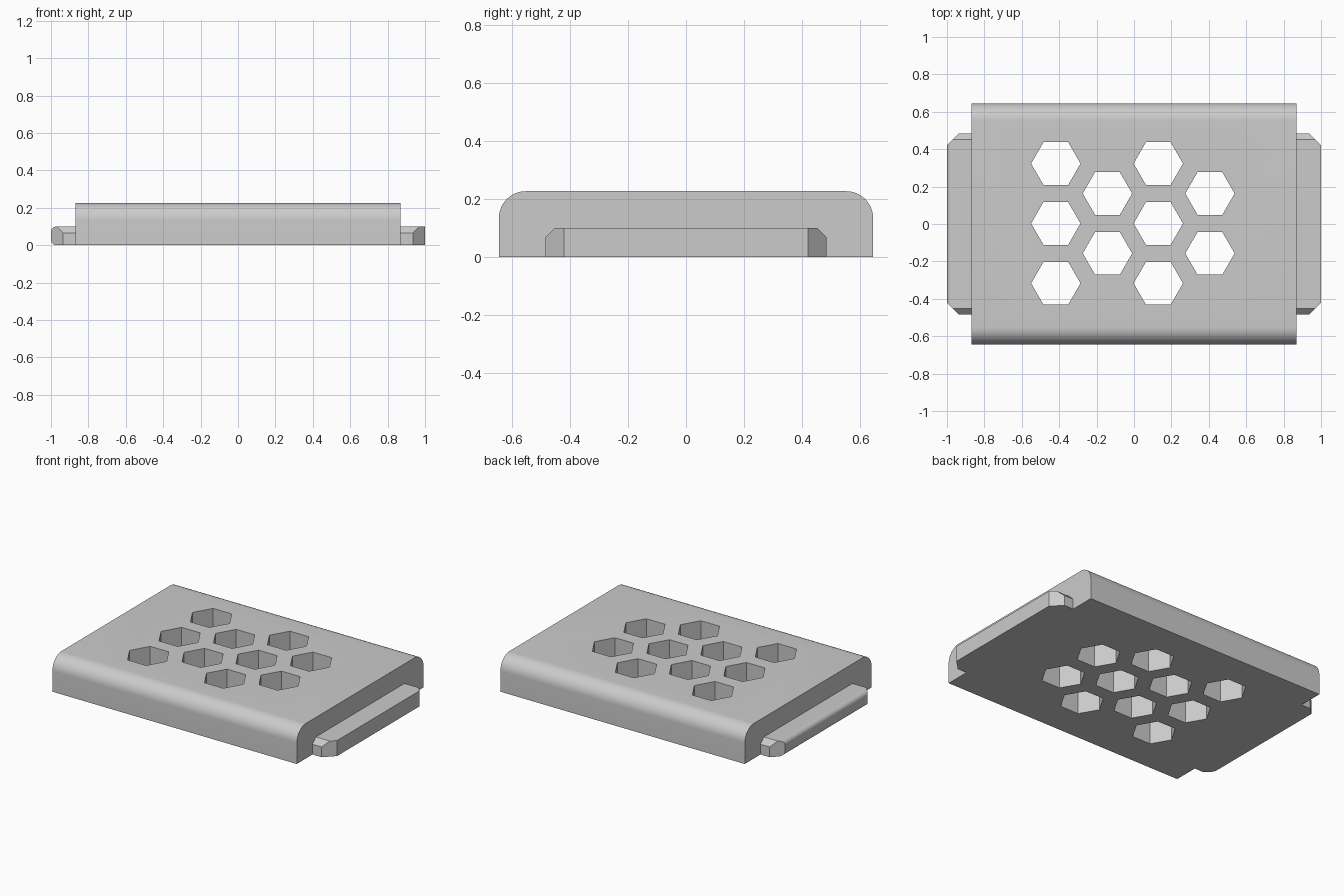
import bpy, bmesh, math
from mathutils import Vector

cube = bpy.data.objects.get("Cube")
if cube:
    bpy.data.objects.remove(cube, do_unlink=True)

BODY_X, BODY_Y, BODY_Z, ROUND = 0.87, 0.645, 0.226, 0.092
TAB_X, TAB_Y, TAB_Z = 1.0, 0.485, 0.1

grey = bpy.data.materials.new("plain_grey")
grey.use_nodes = True
grey.diffuse_color = (0.6, 0.6, 0.6, 1)
grey.node_tree.nodes["Principled BSDF"].inputs["Base Color"].default_value = (0.6, 0.6, 0.6, 1)


def add_object(name, bm):
    bmesh.ops.recalc_face_normals(bm, faces=bm.faces[:])
    mesh = bpy.data.meshes.new(name)
    bm.to_mesh(mesh)
    bm.free()
    mesh.materials.append(grey)
    obj = bpy.data.objects.new(name, mesh)
    bpy.context.collection.objects.link(obj)
    return obj


def prism(bm, outline, direction):
    """Extrude a closed outline along a direction into a solid."""
    face = bm.faces.new([bm.verts.new(p) for p in outline])
    grown = bmesh.ops.extrude_face_region(bm, geom=[face], use_keep_orig=True)
    moved = [v for v in grown["geom"] if isinstance(v, bmesh.types.BMVert)]
    bmesh.ops.translate(bm, vec=direction, verts=moved)


def smooth(obj):
    bpy.ops.object.select_all(action='DESELECT')
    obj.select_set(True)
    bpy.context.view_layer.objects.active = obj
    bpy.ops.object.shade_smooth_by_angle(angle=math.radians(25))


# Body: slab with rounded long top edges
def make_body():
    steps = 12
    arc = [(BODY_Y - ROUND + ROUND * math.cos(a), BODY_Z - ROUND + ROUND * math.sin(a))
           for a in (math.pi / 2 * i / steps for i in range(steps + 1))]
    half = [(BODY_Y, 0)] + arc
    profile = half + [(-y, z) for y, z in reversed(half)]
    bm = bmesh.new()
    prism(bm, [(-BODY_X, y, z) for y, z in profile], (2 * BODY_X, 0, 0))
    return add_object("body", bm)


# Hexagonal through holes in staggered columns
def make_hole_cutter():
    bm = bmesh.new()
    columns = [(-0.418, 3), (-0.142, 2), (0.13, 3), (0.406, 2)]
    for x, count in columns:
        for row in range(count):
            y = 0.003 + 0.32 * (row - (count - 1) / 2)
            hexagon = [(x + 0.132 * math.cos(math.pi / 3 * k),
                        y + 0.132 * math.sin(math.pi / 3 * k), -0.1) for k in range(6)]
            prism(bm, hexagon, (0, 0, 0.5))
    cutter = add_object("hole_cutter", bm)
    cutter.hide_render = True
    return cutter


# End tabs: chamfered corners, with a rounded outer edge on one side
def make_tab(name, side, rounded):
    c = 0.065
    half = [(BODY_X, TAB_Y), (TAB_X - c, TAB_Y), (TAB_X, TAB_Y - c)]
    outline = half + [(x, -y) for x, y in reversed(half)]
    bm = bmesh.new()
    prism(bm, [(x, y, 0) for x, y in outline], (0, 0, TAB_Z))
    for s in (-1, 1):
        cut = bmesh.ops.bisect_plane(
            bm, geom=bm.verts[:] + bm.edges[:] + bm.faces[:],
            plane_co=(0, s * (TAB_Y - 0.034), TAB_Z), plane_no=Vector((0, s, 1)).normalized(),
            clear_outer=True)
        rim = [e for e in cut["geom_cut"] if isinstance(e, bmesh.types.BMEdge)]
        bmesh.ops.holes_fill(bm, edges=rim)
    if rounded:
        rim = [e for e in bm.edges
               if all(v.co.x > TAB_X - 0.001 for v in e.verts)
               and abs(e.verts[0].co.z - e.verts[1].co.z) < 0.001]
        bmesh.ops.bevel(bm, geom=rim, offset=0.03, segments=6, profile=0.5, affect='EDGES')
    # The inner end sits flush on the body, so it stays open
    inner = [f for f in bm.faces if all(v.co.x < BODY_X + 0.001 for v in f.verts)]
    bmesh.ops.delete(bm, geom=inner, context='FACES_ONLY')
    for v in bm.verts:
        v.co.x *= side
    if side < 0:
        bmesh.ops.reverse_faces(bm, faces=bm.faces[:])
    smooth(add_object(name, bm))


body = make_body()
cutter = make_hole_cutter()
holes = body.modifiers.new("holes", 'BOOLEAN')
holes.operation = 'DIFFERENCE'
holes.solver = 'EXACT'
holes.object = cutter
bpy.context.view_layer.objects.active = body
bpy.ops.object.modifier_apply(modifier=holes.name)
bpy.data.objects.remove(cutter, do_unlink=True)
smooth(body)

make_tab("left_tab", 1, False)
make_tab("right_tab", -1, True)
